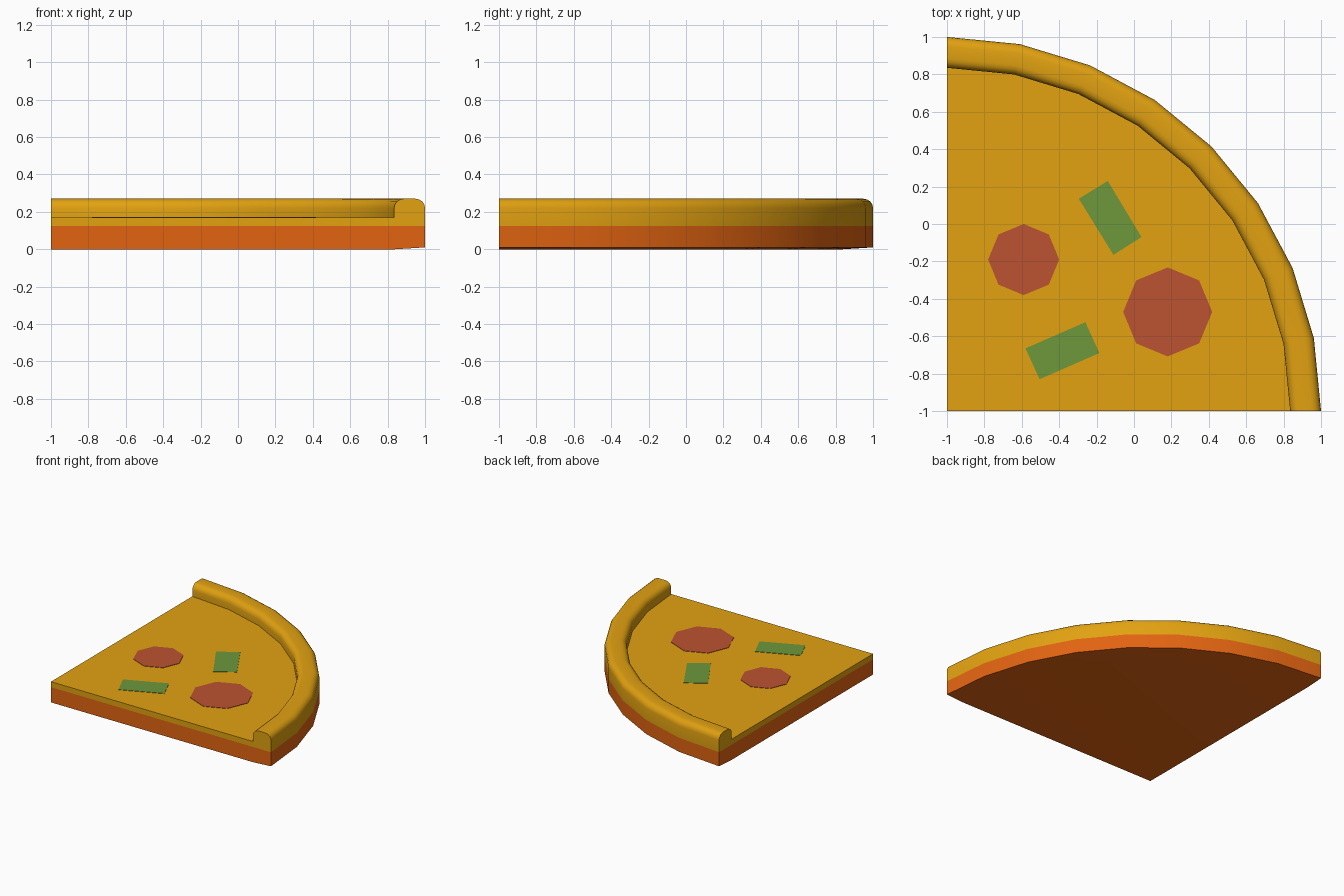
import bpy, bmesh, math
from mathutils import Vector

if "Cube" in bpy.data.objects:
    bpy.data.objects.remove(bpy.data.objects["Cube"])


def material(name, srgb):
    m = bpy.data.materials.new(name)
    lin = [((c / 255 + 0.055) / 1.055) ** 2.4 for c in srgb]
    m.diffuse_color = (*lin, 1)
    m.use_nodes = True
    m.node_tree.nodes["Principled BSDF"].inputs["Base Color"].default_value = m.diffuse_color
    return m


gold = material("golden_cheese", (226, 162, 17))
orange = material("orange_dough", (226, 100, 17))
red = material("sausage_red", (188, 83, 49))
green = material("pepper_green", (109, 152, 60))


def finish(bm, name, mat):
    me = bpy.data.meshes.new(name)
    bm.to_mesh(me)
    bm.free()
    me.materials.append(mat)
    ob = bpy.data.objects.new(name, me)
    bpy.context.collection.objects.link(ob)
    return ob


def quarter_turn(name, profile, mat, steps=8):
    """Sweep an (r, z) profile a quarter turn about the slice tip, with cut ends."""
    bm = bmesh.new()
    rings = []
    for s in range(steps + 1):
        a = math.pi / 2 * s / steps
        rings.append([bm.verts.new((r * math.cos(a) - 1, r * math.sin(a) - 1, z))
                      for r, z in profile])
    for p, q in zip(rings, rings[1:]):
        for i in range(len(profile) - 1):
            bm.faces.new((p[i], q[i], q[i + 1], p[i + 1]))
    bm.faces.new(rings[0])
    bm.faces.new(rings[-1][::-1])
    bmesh.ops.remove_doubles(bm, verts=bm.verts, dist=1e-5)
    ob = finish(bm, name, mat)
    bpy.ops.object.select_all(action='DESELECT')
    ob.select_set(True)
    bpy.context.view_layer.objects.active = ob
    bpy.ops.object.shade_smooth_by_angle(angle=math.radians(40))
    return ob


def plate(name, outline, mat, z=0.17, thick=0.003):
    """Thin flat topping lying on the cheese."""
    bm = bmesh.new()
    f = bm.faces.new([bm.verts.new((x, y, z)) for x, y in outline])
    new = bmesh.ops.extrude_face_region(bm, geom=[f])["geom"]
    bmesh.ops.translate(bm, vec=Vector((0, 0, thick)),
                        verts=[v for v in new if isinstance(v, bmesh.types.BMVert)])
    bmesh.ops.recalc_face_normals(bm, faces=bm.faces)
    return finish(bm, name, mat)


# Dough base, slightly lifted at the rim
quarter_turn("dough_base", [(0, 0.125), (0, 0), (1.84, 0), (2, 0.01), (2, 0.125)], orange)

# Cheese layer with the raised rounded crust
R = 0.05
crust = [(2, 0.125)]
for i in range(5):
    a = math.pi / 2 * i / 4
    crust.append((2 - R + R * math.cos(a), 0.27 - R + R * math.sin(a)))
for i in range(5):
    a = math.pi / 2 * (1 + i / 4)
    crust.append((1.835 + R + R * math.cos(a), 0.27 - R + R * math.sin(a)))
crust += [(1.835, 0.17), (0, 0.17), (0, 0.125)]
quarter_turn("cheese_and_crust", crust, gold)

# Octagonal sausage slices
for n, (cx, cy, r) in enumerate([(-0.59, -0.19, 0.19), (0.18, -0.47, 0.238)]):
    plate(f"sausage_slice_{n + 1}",
          [(cx + r * math.cos(math.pi / 4 * k), cy + r * math.sin(math.pi / 4 * k))
           for k in range(8)], red)

# Rectangular pepper pieces
plate("pepper_piece_1", [(-0.295, 0.135), (-0.11, -0.165), (0.04, -0.07), (-0.14, 0.23)], green)
plate("pepper_piece_2", [(-0.58, -0.665), (-0.505, -0.83), (-0.185, -0.69), (-0.26, -0.525)], green)
